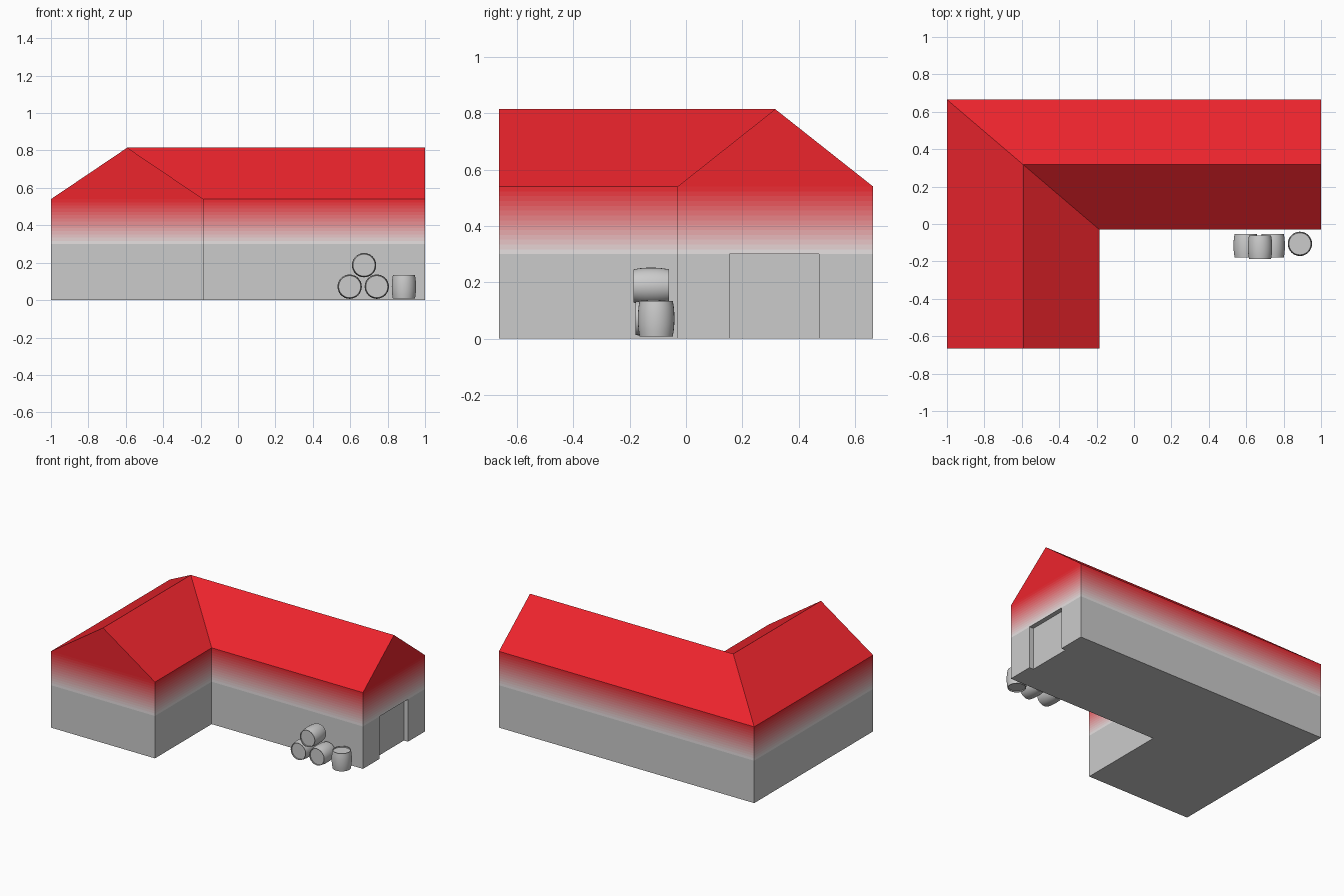
import bpy, bmesh, math
from mathutils import Matrix

if "Cube" in bpy.data.objects:
    bpy.data.objects.remove(bpy.data.objects["Cube"])

X0, X1, XI, XR = -1.0, 1.0, -0.185, -0.592     # outer, inner and ridge x
Y0, Y1, YI, YR = -0.665, 0.665, -0.03, 0.317   # outer, inner and ridge y
EAVE, RIDGE = 0.54, 0.815
D0, D1, DX, DH = 0.155, 0.473, 0.968, 0.30     # doorway span, recess x, height
BANDS = 14


def material(name, color):
    m = bpy.data.materials.new(name)
    m.diffuse_color = (*color, 1)
    m.use_nodes = True
    m.node_tree.nodes["Principled BSDF"].inputs["Base Color"].default_value = m.diffuse_color
    return m


def blend(t):
    # grey to red, mixed evenly to the eye
    return [(a + (b - a) * t) ** 2.2 for a, b in zip((0.904,) * 3, (0.925, 0.16, 0.19))]


def finish(bm, name, mats=()):
    bmesh.ops.remove_doubles(bm, verts=bm.verts, dist=1e-5)
    bmesh.ops.recalc_face_normals(bm, faces=bm.faces)
    me = bpy.data.meshes.new(name)
    bm.to_mesh(me)
    bm.free()
    for m in mats:
        me.materials.append(m)
    ob = bpy.data.objects.new(name, me)
    bpy.context.collection.objects.link(ob)
    return ob


def face(bm, pts, mat=0):
    f = bm.faces.new([bm.verts.new(p) for p in pts])
    f.material_index = mat


def wall_ring(bm, outline, z0, z1, mat):
    for a, b in zip(outline, outline[1:] + outline[:1]):
        face(bm, [(*a, z0), (*b, z0), (*b, z1), (*a, z1)], mat)


mats = [material("wall_grey", (0.8, 0.8, 0.8))]
mats += [material(f"wall_fade_{i}", blend((i + 0.5) / BANDS)) for i in range(BANDS)]
mats.append(material("roof_red", blend(1)))
RED = len(mats) - 1

# L-shaped shell: floor, plain lower walls with recessed doorway, fading upper walls
bm = bmesh.new()
door = [(X1, D0), (DX, D0), (DX, D1), (X1, D1)]
lower = [(X0, Y0), (XI, Y0), (XI, YI), (X1, YI)] + door + [(X1, Y1), (X0, Y1)]
upper = [p for p in lower if p not in door]
upper[4:4] = [door[0], door[3]]
face(bm, [(*p, 0) for p in reversed(lower)])
wall_ring(bm, lower, 0, DH, 0)
face(bm, [(*p, DH) for p in door])
for i in range(BANDS):
    step = (EAVE - DH) / BANDS
    wall_ring(bm, upper, DH + i * step, DH + (i + 1) * step, i + 1)

# Roof: two crossing ridges meeting at one hip and one valley, with two gables
hip, south, east = (XR, YR, RIDGE), (XR, Y0, RIDGE), (X1, YR, RIDGE)
valley, corner = (XI, YI, EAVE), (X0, Y1, EAVE)
face(bm, [(X0, Y0, EAVE), south, hip, corner], RED)
face(bm, [(XI, Y0, EAVE), valley, hip, south], RED)
face(bm, [valley, (X1, YI, EAVE), east, hip], RED)
face(bm, [corner, hip, east, (X1, Y1, EAVE)], RED)
face(bm, [(X0, Y0, EAVE), (XI, Y0, EAVE), south], RED)
face(bm, [(X1, YI, EAVE), (X1, D0, EAVE), (X1, D1, EAVE), (X1, Y1, EAVE), east], RED)
finish(bm, "building", mats)


# Barrels: bulging lathe with a rim and sunken ends
def barrel(name, loc, lying):
    half = [(0, 0.055), (0.055, 0.055), (0.055, 0.063), (0.059, 0.063),
            (0.0625, 0.042), (0.0645, 0.021)]
    profile = half + [(0.065, 0)] + [(r, -z) for r, z in reversed(half)]
    bm = bmesh.new()
    vs = [bm.verts.new((r, 0, z)) for r, z in profile]
    edges = [bm.edges.new(p) for p in zip(vs, vs[1:])]
    bmesh.ops.spin(bm, geom=vs + edges, axis=(0, 0, 1), cent=(0, 0, 0),
                   angle=math.tau, steps=32, use_merge=True)
    if lying:
        bm.transform(Matrix.Rotation(math.pi / 2, 4, 'X'))
    ob = finish(bm, name)
    ob.location = loc
    bpy.ops.object.select_all(action='DESELECT')
    ob.select_set(True)
    bpy.context.view_layer.objects.active = ob
    bpy.ops.object.shade_smooth_by_angle(angle=math.radians(35))


barrel("barrel_lower_left", (0.597, -0.116, 0.072), True)
barrel("barrel_lower_right", (0.742, -0.116, 0.072), True)
barrel("barrel_top", (0.674, -0.124, 0.187), True)
barrel("barrel_upright", (0.887, -0.106, 0.071), False)
